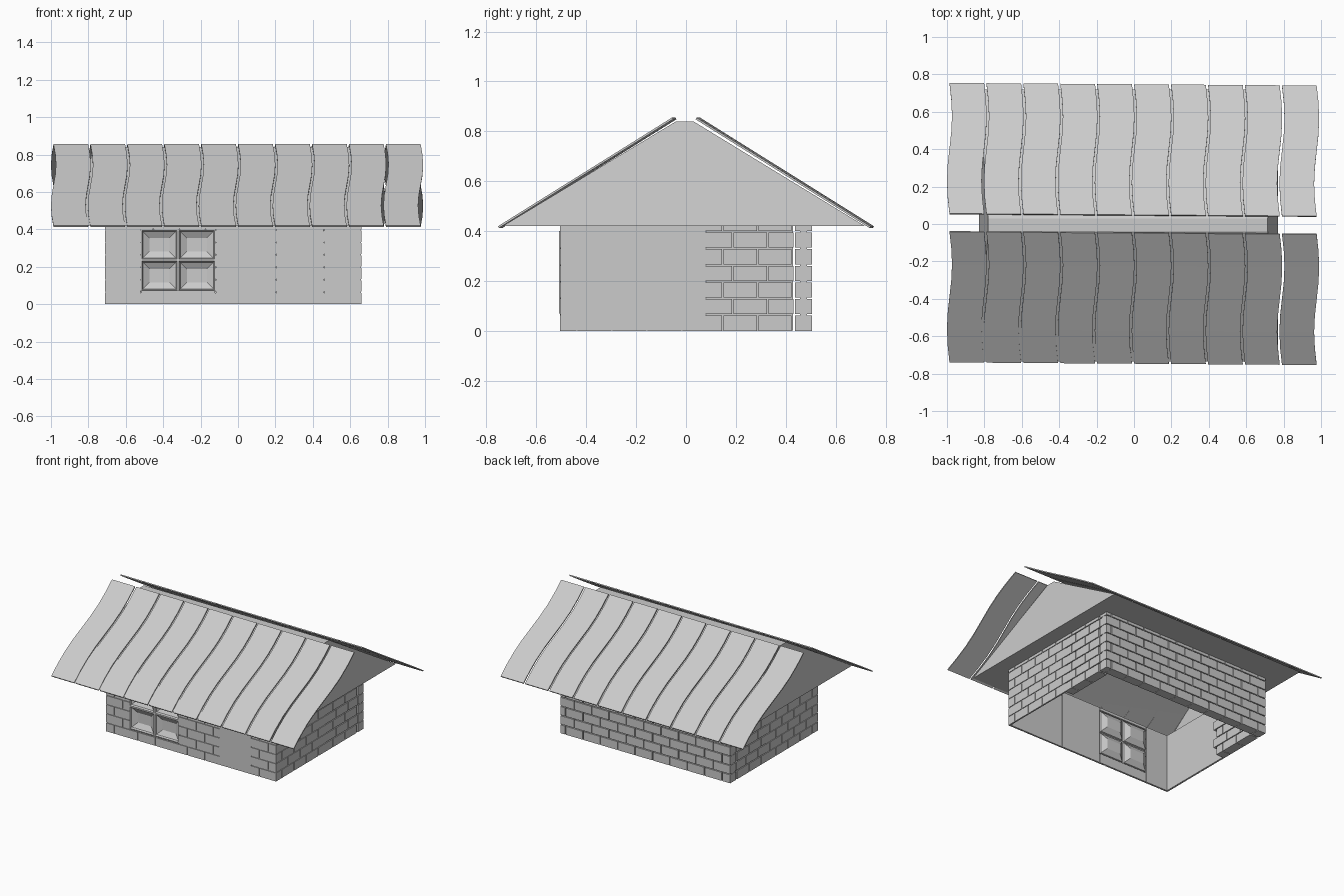
import bpy, bmesh, math
from mathutils import Vector

if "Cube" in bpy.data.objects:
    bpy.data.objects.remove(bpy.data.objects["Cube"])

grey = bpy.data.materials.new("light grey")
grey.diffuse_color = (0.6, 0.6, 0.6, 1)
grey.use_nodes = True
grey.node_tree.nodes["Principled BSDF"].inputs["Base Color"].default_value = grey.diffuse_color


def finish(bm, name, recalc=True):
    if recalc:
        bmesh.ops.recalc_face_normals(bm, faces=bm.faces)
    me = bpy.data.meshes.new(name)
    bm.to_mesh(me)
    bm.free()
    me.materials.append(grey)
    ob = bpy.data.objects.new(name, me)
    bpy.context.collection.objects.link(ob)
    return ob


def box(bm, x0, x1, y0, y1, z0, z1):
    v = [bm.verts.new((x, y, z)) for z in (z0, z1) for y in (y0, y1) for x in (x0, x1)]
    for f in ((0, 1, 3, 2), (4, 5, 7, 6), (0, 1, 5, 4), (2, 3, 7, 6), (0, 2, 6, 4), (1, 3, 7, 5)):
        bm.faces.new([v[i] for i in f])


X0, X1, Y0, Y1, TOP = -0.71, 0.66, -0.505, 0.505, 0.42
COURSE, BRICK, GAP, THICK = 0.0667, 0.14, 0.006, 0.068


def panel(bm, axis, a0, a1, face, out, core, brick, z0=0.0, z1=TOP, ragged=0.0):
    """Mortar core (depth range) with staggered bricks; 'out' is the outward sign of the face."""
    def slab(p, q, d0, d1, lo, hi):
        b0, b1 = sorted((face - out * d0, face - out * d1))
        if axis == 'x':
            box(bm, p, q, b0, b1, lo, hi)
        else:
            box(bm, b0, b1, p, q, lo, hi)
    slab(a0 + 0.002, a1 - 0.002, core[0], core[1], z0 + 0.001, z1)
    row = 0
    while row * COURSE < z1 - 0.01:
        lo, hi = max(z0, row * COURSE), min(z1, (row + 1) * COURSE - GAP)
        p = a0 - (ragged if row % 2 else 0)
        q = p + (BRICK if row % 2 else BRICK / 2)
        while p < a1 - 0.01 and hi - lo > 0.005:
            slab(p, a1 if q > a1 else q - GAP, 0, brick, lo, hi)
            p, q = q, q + BRICK
        row += 1


# Thick brick walls around the back half, thin skin around the front half
SOLID = ((0.02, 0.048), THICK)
SKIN = ((0.005, 0.012), 0.006)
bm = bmesh.new()
panel(bm, 'x', X0, X1, Y1, 1, *SOLID)
finish(bm, "back_wall")
for name, face, out in (("left", X0, -1), ("right", X1, 1)):
    bm = bmesh.new()
    panel(bm, 'y', 0.08, Y1 - THICK - GAP, face, out, *SOLID, ragged=0.03)
    finish(bm, name + "_wall_back_half")
    bm = bmesh.new()
    panel(bm, 'y', Y0, 0.08, face, out, *SKIN)
    finish(bm, name + "_wall_front_half")

# Thin front wall, left open for the window and the door
WX0, WX1, WZ0, WZ1 = -0.52, -0.12, 0.07, 0.40
DX0, DX1, DZ = 0.205, 0.46, 0.39
bm = bmesh.new()
for a0, a1, z0, z1 in ((X0, WX0, 0, TOP), (WX1, DX0, 0, TOP), (DX1, X1, 0, TOP),
                       (WX0, WX1, 0, WZ0), (WX0, WX1, WZ1, TOP), (DX0, DX1, DZ, TOP)):
    panel(bm, 'x', a0, a1, Y0, -1, *SKIN, z0, z1)
finish(bm, "front_wall")

# Plain door slab
bm = bmesh.new()
box(bm, DX0, DX1, Y0, Y0 + 0.012, 0, DZ)
finish(bm, "door")

# Window: four panes, each a raised frame around a sunken dish
bm = bmesh.new()
xs = [WX0, (WX0 + WX1) / 2, WX1]
zs = [WZ0, (WZ0 + WZ1) / 2, WZ1]
grid = [[bm.verts.new((x, Y0 - 0.004, z)) for x in xs] for z in zs]
panes = [bm.faces.new((grid[j][i], grid[j][i + 1], grid[j + 1][i + 1], grid[j + 1][i]))
         for i in (0, 1) for j in (0, 1)]
bm.normal_update()
for thick, depth in ((0.008, 0.0), (0.008, -0.012), (0.05, -0.02)):
    bmesh.ops.inset_individual(bm, faces=panes, thickness=thick, depth=depth)
window = finish(bm, "window", recalc=False)
window.modifiers.new("thickness", 'SOLIDIFY').thickness = 0.006

# Hollow gable: flat ridge, leaning ends, underside open above the room
bm = bmesh.new()
ends = []
for xb, xt in ((-0.83, -0.78), (0.77, 0.715)):
    ends.append([bm.verts.new(p) for p in ((xb, -0.735, TOP), (xb, 0.718, TOP),
                                           (xt, 0.03, 0.84), (xt, -0.04, 0.84))])
bm.faces.new(ends[0])
bm.faces.new(ends[1])
for i in (1, 2, 3):
    j = (i + 1) % 4
    bm.faces.new((ends[0][i], ends[0][j], ends[1][j], ends[1][i]))
rim = [ends[0][0], ends[0][1], ends[1][1], ends[1][0]]
hole = [bm.verts.new((x, y, TOP)) for x, y in ((X0 + 0.012, Y0 + 0.012), (X0 + 0.012, Y1 - THICK),
                                               (X1 - 0.012, Y1 - THICK), (X1 - 0.012, Y0 + 0.012))]
for i in range(4):
    j = (i + 1) % 4
    bm.faces.new((rim[i], rim[j], hole[j], hole[i]))
finish(bm, "gable_shell")

# Wavy roof boards, ten on each slope
N, STEPS, PITCH = 10, 8, 0.1975
for name, side in (("front", -1), ("back", 1)):
    bm = bmesh.new()
    ridge, eave = Vector((0, side * 0.047, 0.852)), Vector((0, side * 0.745, 0.416))
    slope = (eave - ridge).normalized()
    normal = Vector((0, -side * slope.z, abs(slope.y))) * 0.004
    for k in range(N):
        left = -0.9865 + k * PITCH
        right = left + PITCH - 0.012
        rings = []
        for s in range(STEPS + 1):
            t = s / STEPS
            wave = -side * 0.0135 * math.sin(2 * math.pi * t)
            ring = []
            for x, n in ((left, -1), (right, -1), (right, 1), (left, 1)):
                p = ridge.lerp(eave, t) + normal * n
                # the whole roof is very slightly twisted about z
                ring.append(bm.verts.new((x + wave, p.y - 0.007 * x, p.z)))
            rings.append(ring)
        bm.faces.new(rings[0])
        bm.faces.new(rings[-1])
        for a, b in zip(rings, rings[1:]):
            for i in range(4):
                j = (i + 1) % 4
                bm.faces.new((a[i], a[j], b[j], b[i]))
    finish(bm, name + "_roof_boards")
